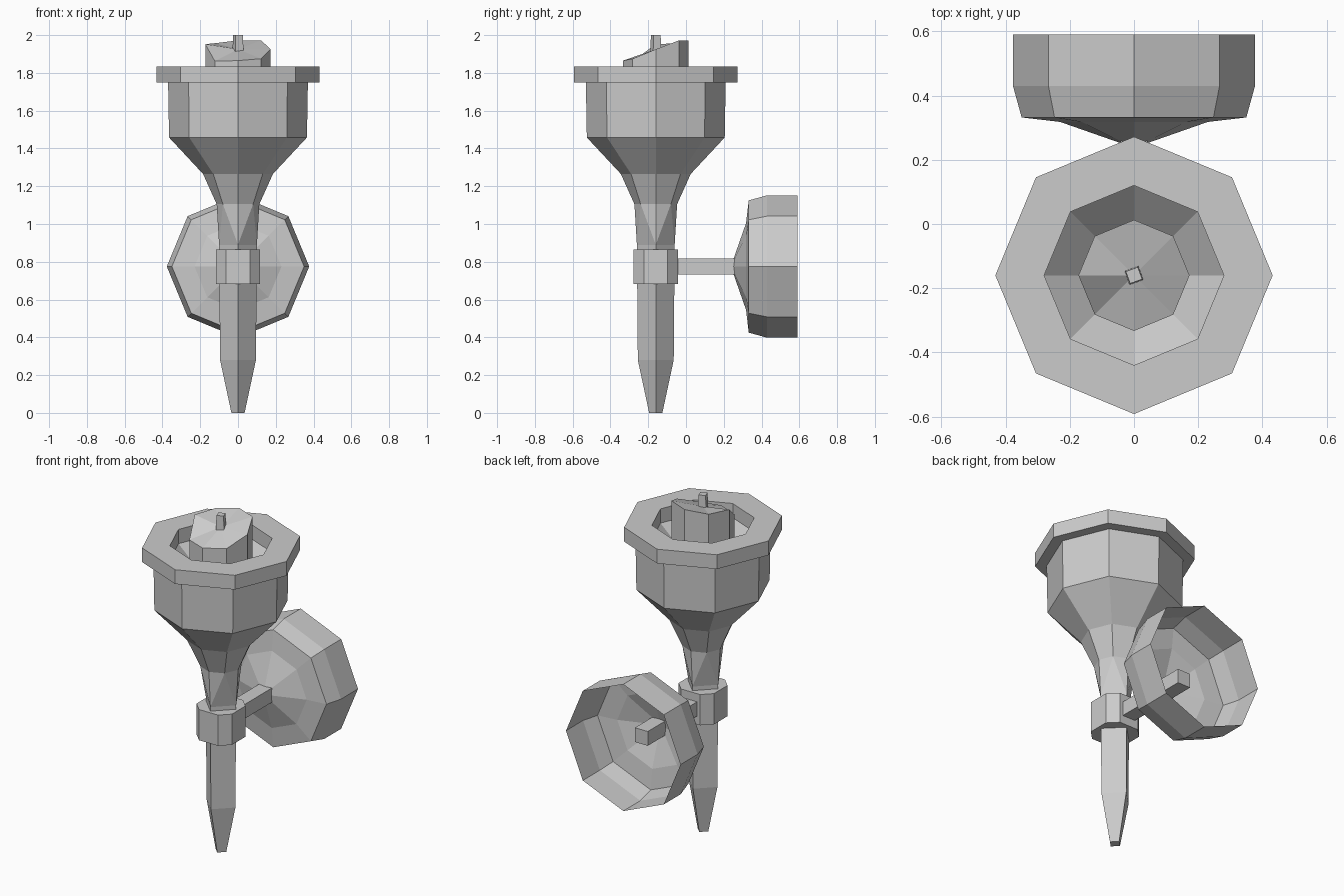
import bpy, bmesh
from math import pi, cos, sin, radians
from mathutils import Matrix

cube = bpy.data.objects.get("Cube")
if cube:
    bpy.data.objects.remove(cube, do_unlink=True)

AXIS_Y = -0.16   # torch axis
ARM_Z = 0.775    # height of the wall bracket

grey = bpy.data.materials.new("plain grey")
grey.use_nodes = True
grey.diffuse_color = (0.6, 0.6, 0.6, 1)
bsdf = next(n for n in grey.node_tree.nodes if n.type == 'BSDF_PRINCIPLED')
bsdf.inputs["Base Color"].default_value = (0.6, 0.6, 0.6, 1)
bsdf.inputs["Roughness"].default_value = 0.8


def finish(bm, name, location, rotation=(0, 0, 0), recalc=True):
    if recalc:
        bmesh.ops.recalc_face_normals(bm, faces=bm.faces[:])
    mesh = bpy.data.meshes.new(name)
    bm.to_mesh(mesh)
    bm.free()
    mesh.materials.append(grey)
    obj = bpy.data.objects.new(name, mesh)
    obj.location, obj.rotation_euler = location, rotation
    bpy.context.collection.objects.link(obj)
    return obj


def ring(bm, r, z, sides):
    return [bm.verts.new((r * cos(2 * pi * i / sides), r * sin(2 * pi * i / sides), z))
            for i in range(sides)]


def bridge(bm, a, b):
    n = len(a)
    for i in range(n):
        j = (i + 1) % n
        bm.faces.new((a[i], a[j], b[j], b[i]))


def lathe(bm, profile, sides=8):
    rings = [ring(bm, r, z, sides) for r, z in profile]
    for a, b in zip(rings, rings[1:]):
        bridge(bm, a, b)
    return rings


def box(name, size, location, rotation=(0, 0, 0), top_scale=1.0):
    bm = bmesh.new()
    bmesh.ops.create_cube(bm, size=1, matrix=Matrix.Diagonal((*size, 1)))
    for v in bm.verts:
        if v.co.z > 0:
            v.co.x *= top_scale
            v.co.y *= top_scale
    return finish(bm, name, location, rotation)


# Torch body: square handle that fans out into an eight-sided cup with a rim
bm = bmesh.new()
handle = lathe(bm, [(0.035, 0), (0.095, 0.28), (0.1, 0.89)], sides=4)
bm.faces.new(handle[0][::-1])
cup = lathe(bm, [(0.113, 1.105), (0.185, 1.265), (0.365, 1.458), (0.37, 1.75),
                 (0.432, 1.75), (0.432, 1.835), (0.28, 1.835), (0.28, 1.75), (0.17, 1.65)])
square, octagon = handle[-1], cup[0]
for i in range(4):
    k = 2 * i
    bm.faces.new((square[i], octagon[k], octagon[k + 1]))
    bm.faces.new((square[i], octagon[k - 1], octagon[k]))
    bm.faces.new((square[i], square[(i + 1) % 4], octagon[k + 1]))
bm.faces.new(cup[-1])
finish(bm, "torch_body", (0, AXIS_Y, 0))

# Fuel lump with an uneven, forward-sloping top
bm = bmesh.new()
base, top = lathe(bm, [(0.173, 1.64), (0.173, 1.9)])
heights = [1.925, 1.972, 1.972, 1.957, 1.952, 1.862, 1.865, 1.875]
for v, h in zip(top, heights):
    v.co.z = h
peak = bm.verts.new((0, 0, 1.925))
for i in range(8):
    bm.faces.new((top[i], top[(i + 1) % 8], peak))
bm.faces.new(base[::-1])
finish(bm, "fuel_lump", (0, AXIS_Y, 0))

# Wick
box("wick", (0.05, 0.05, 0.15), (0, AXIS_Y, 1.925), (0, 0, radians(20)), 0.8)

# Collar: chamfered square band around the handle
bm = bmesh.new()
loops = []
for z in (0.683, 0.866):
    loop = []
    for q in range(4):
        turn = Matrix.Rotation(q * pi / 2, 3, 'Z')
        for x, y in ((0.117, 0.063), (0.063, 0.117)):
            v = bm.verts.new((x, y, z))
            v.co = turn @ v.co
            loop.append(v)
    loops.append(loop)
bridge(bm, *loops)
bm.faces.new(loops[0][::-1])
bm.faces.new(loops[1])
finish(bm, "collar", (0, AXIS_Y, 0))

# Arm from the collar through the wall dish
ARM_START, ARM_END = -0.06, 0.42
box("arm", (0.085, ARM_END - ARM_START, 0.085), (0, (ARM_START + ARM_END) / 2, ARM_Z))

# Wall dish: thin eight-sided shell, open at the back
bm = bmesh.new()
dish = lathe(bm, [(0.377, -0.59), (0.377, -0.43), (0.35, -0.332), (0.23, -0.318), (0.03, -0.248)])
bm.faces.new(dish[-1])
finish(bm, "wall_dish", (0, 0, ARM_Z), (pi / 2, 0, 0))
